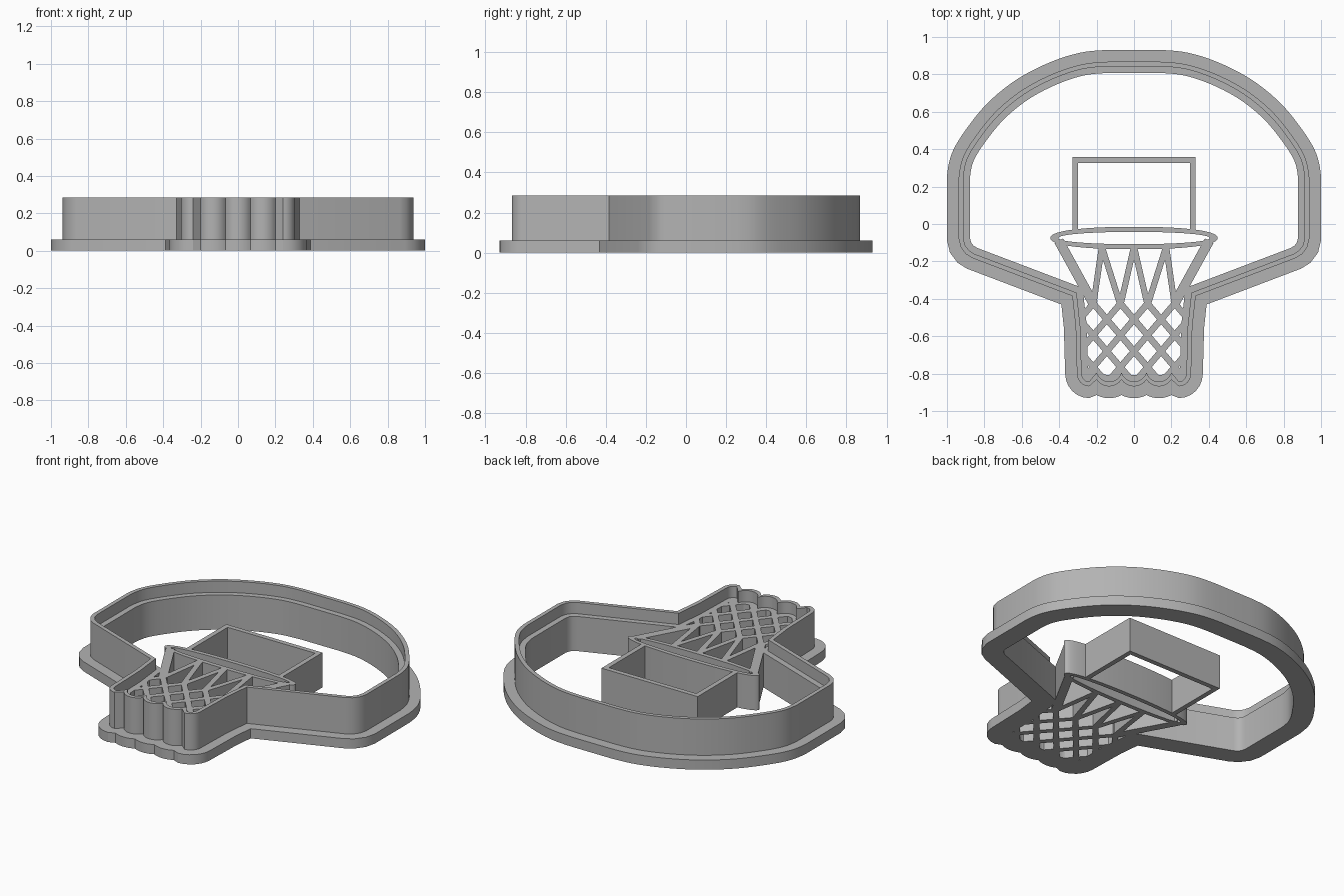
import bpy, bmesh, math
from mathutils import Vector

cube = bpy.data.objects.get("Cube")
if cube:
    bpy.data.objects.remove(cube, do_unlink=True)

mat = bpy.data.materials.new("plain grey")
mat.use_nodes = True
grey = (0.45, 0.45, 0.45, 1)
mat.diffuse_color = grey
mat.node_tree.nodes["Principled BSDF"].inputs["Base Color"].default_value = grey

FLANGE_Z, INNER_Z, BLADE_Z = 0.06, 0.215, 0.285
FLANGE, BLADE, LEDGE = 0.063, -0.025, -0.06   # offsets from the blade's outside


def finish(bm, name):
    bmesh.ops.recalc_face_normals(bm, faces=bm.faces)
    me = bpy.data.meshes.new(name)
    bm.to_mesh(me)
    bm.free()
    me.materials.append(mat)
    me.shade_smooth()
    me.set_sharp_from_angle(angle=math.radians(25))
    ob = bpy.data.objects.new(name, me)
    bpy.context.collection.objects.link(ob)
    return ob


def sweep(bm, rings):
    """Join closed loops of (x, y, z), the last back to the first."""
    loops = [[bm.verts.new(p) for p in ring] for ring in rings]
    for a, b in zip(loops, loops[1:] + loops[:1]):
        for i in range(len(a)):
            j = (i + 1) % len(a)
            bm.faces.new((a[i], a[j], b[j], b[i]))


def bar(bm, p, q, width):
    """Upright plate of the inner height running from p to q."""
    p, q = Vector(p), Vector(q)
    side = (q - p).orthogonal().normalized() * width / 2
    base = [p + side, q + side, q - side, p - side]
    low = [bm.verts.new((*v, 0)) for v in base]
    high = [bm.verts.new((*v, INNER_Z)) for v in base]
    bm.faces.new(low)
    bm.faces.new(high)
    for i in range(4):
        j = (i + 1) % 4
        bm.faces.new((low[i], low[j], high[j], high[i]))


def spline(p, first, last, steps=5):
    """Smooth the stretch of points between two indices."""
    out = p[:first]
    for i in range(first, last):
        a, b, c, d = p[i - 1:i + 3]
        for k in range(steps):
            t = k / steps
            out.append(0.5 * (2 * b + (c - a) * t + (2 * a - 5 * b + 4 * c - d) * t * t
                              + (3 * b - a - 3 * c + d) * t ** 3))
    return out + p[last:]


# Half outline of the backboard and the side of the net
half = [Vector(v) for v in [
    (0, .868), (.13, .868), (.28, .853), (.44, .8), (.6, .715), (.74, .6),
    (.85, .465), (.915, .355), (.937, .25), (.937, .15), (.937, -.08),
    (.926, -.125), (.9, -.16), (.865, -.182), (.33, -.385), (.312, -.55), (.305, -.8)]]
half = spline(half, 1, 8)


def outline(d, z):
    """Full outline moved outward by d."""
    normals = []
    for a, b in zip(half, half[1:]):
        t = (b - a).normalized()
        normals.append(Vector((-t.y, t.x)))
    pts = []
    for i, p in enumerate(half):
        n = normals[max(i - 1, 0)]
        m = normals[min(i, len(normals) - 1)]
        pts.append(p + (n + m) * d / (1 + n.dot(m)))
    # rounded bottom corner, then scallops
    cx, cy, bottom = .24, -.8, -.868 - d
    rx, ry = pts[-1].x - cx, cy - bottom
    for k in range(1, 7):
        a = k / 6 * math.pi / 2
        pts.append(Vector((cx + rx * math.cos(a), cy - ry * math.sin(a))))
    r, lobe, n = max(.08 + d, .07), .4 / 3, 18
    for k in range(n + 1):
        x = .2 * (1 - k / n)
        off = x - lobe * round(x / lobe - 1e-6)
        pts.append(Vector((x, bottom + r - math.sqrt(r * r - off * off))))
    pts += [Vector((-p.x, p.y)) for p in reversed(pts[1:-1])]
    return [(p.x, p.y, z) for p in pts]


# Stepped cutter wall with its flange
bm = bmesh.new()
section = [(FLANGE, 0), (FLANGE, FLANGE_Z), (0, FLANGE_Z), (0, BLADE_Z),
           (BLADE, BLADE_Z), (BLADE, INNER_Z), (LEDGE, INNER_Z), (LEDGE, 0)]
sweep(bm, [outline(d, z) for d, z in section])
finish(bm, "cutter_wall")

# Hoop
HOOP_Y = -.075


def oval(rx, ry, z, power, n=72):
    pts = []
    for k in range(n):
        a = 2 * math.pi * k / n
        c, s = math.cos(a), math.sin(a)
        pts.append((rx * math.copysign(abs(c) ** (2 / power), c),
                    HOOP_Y + ry * math.copysign(abs(s) ** (2 / power), s), z))
    return pts


bm = bmesh.new()
sweep(bm, [oval(.447, .06, 0, 2.3), oval(.447, .06, INNER_Z, 2.3),
           oval(.405, .033, INNER_Z, 2.1), oval(.405, .033, 0, 2.1)])
finish(bm, "hoop")

# Target square above the hoop
bm = bmesh.new()
for s in (-1, 1):
    bar(bm, (s * .315, -.045), (s * .315, .357), .03)
bar(bm, (-.33, .342), (.33, .342), .03)
finish(bm, "target_square")

# Long strands from the hoop down to the first knots
CELL_X, CELL_Y, KNOT_Y = .0725, .085, -.425
bm = bmesh.new()
for s in (-1, 1):
    bar(bm, (s * .402, -.09), (s * 3 * CELL_X, KNOT_Y), .052)
    for top, knot in ((.172, 3), (.172, 1), (0, 1)):
        bar(bm, (s * top, -.12), (s * knot * CELL_X, KNOT_Y - .01), .032)
finish(bm, "net_strands")

# Diamond mesh below, clipped at the wall
bm = bmesh.new()
slope, reach, depth = CELL_X / CELL_Y, .28, .4
for s in (-1, 1):
    for k in range(-9, 10, 2):
        x0 = k * CELL_X
        t0 = max(0, (-reach - s * x0) / slope)
        t1 = min(depth, (reach - s * x0) / slope)
        if t1 - t0 > .03:
            bar(bm, (x0 + s * slope * t0, KNOT_Y - t0),
                (x0 + s * slope * t1, KNOT_Y - t1), .034)
finish(bm, "net_mesh")
